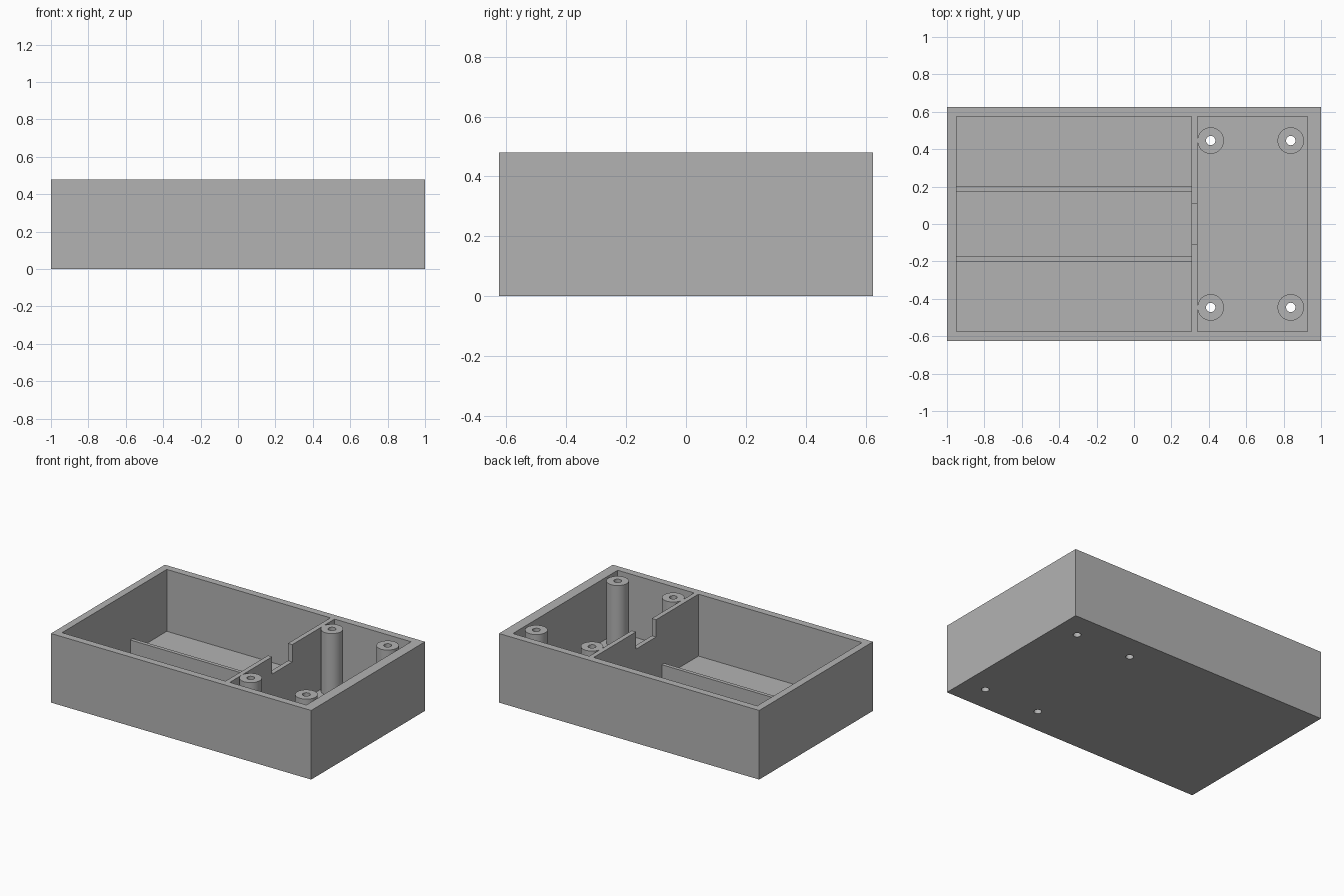
import bpy, bmesh, math
from mathutils import Matrix, Vector

cube = bpy.data.objects.get("Cube")
if cube:
    bpy.data.objects.remove(cube, do_unlink=True)

# Main dimensions
HEIGHT, FLOOR = 0.48, 0.05
HALF_Y, INNER_Y = 0.625, 0.575
LEFT_BAY, RIGHT_BAY = (-0.95, 0.307), (0.34, 0.928)
BOSS_R, HOLE_R, SIDES = 0.071, 0.025, 24
BOSSES = [(x, y) for x in (0.41, 0.838) for y in (-0.446, 0.446)]

grey = bpy.data.materials.new("plain grey")
grey.use_nodes = True
grey.diffuse_color = (0.45, 0.45, 0.45, 1)
grey.node_tree.nodes["Principled BSDF"].inputs["Base Color"].default_value = grey.diffuse_color


def finish(name, bm):
    bmesh.ops.recalc_face_normals(bm, faces=bm.faces)
    mesh = bpy.data.meshes.new(name)
    bm.to_mesh(mesh)
    bm.free()
    mesh.materials.append(grey)
    obj = bpy.data.objects.new(name, mesh)
    bpy.context.collection.objects.link(obj)
    return obj


def box(name, xs, ys, zs):
    bm = bmesh.new()
    low, high = Vector((xs[0], ys[0], zs[0])), Vector((xs[1], ys[1], zs[1]))
    place = Matrix.Translation((low + high) / 2) @ Matrix.Diagonal((*(high - low), 1))
    bmesh.ops.create_cube(bm, size=1, matrix=place)
    return finish(name, bm)


def rod(name, x, y, radius, z0, z1):
    bm = bmesh.new()
    bmesh.ops.create_cone(bm, cap_ends=True, segments=SIDES, radius1=radius, radius2=radius,
                          depth=z1 - z0, matrix=Matrix.Translation((x, y, (z0 + z1) / 2)))
    return finish(name, bm)


def activate(obj):
    bpy.ops.object.select_all(action='DESELECT')
    obj.select_set(True)
    bpy.context.view_layer.objects.active = obj


def cut(target, cutter):
    mod = target.modifiers.new("cut", 'BOOLEAN')
    mod.operation, mod.solver, mod.object = 'DIFFERENCE', 'EXACT', cutter
    activate(target)
    bpy.ops.object.modifier_apply(modifier=mod.name)
    bpy.data.objects.remove(cutter, do_unlink=True)


def tube(name, x, y):
    """Hollow post made of rings: outside wall, top rim, bore."""
    bm = bmesh.new()
    rings = []
    for radius, z in ((BOSS_R, FLOOR), (BOSS_R, HEIGHT), (HOLE_R, HEIGHT), (HOLE_R, FLOOR)):
        angles = [math.tau * i / SIDES for i in range(SIDES)]
        rings.append([bm.verts.new((x + radius * math.cos(a), y + radius * math.sin(a), z))
                      for a in angles])
    for k in range(4):
        a, b = rings[k], rings[(k + 1) % 4]
        for i in range(SIDES):
            j = (i + 1) % SIDES
            bm.faces.new((a[i], a[j], b[j], b[i]))
    obj = finish(name, bm)
    activate(obj)
    bpy.ops.object.shade_smooth_by_angle(angle=math.radians(35))


# Case: solid block with two bays, leaving floor, walls and divider
case = box("case", (-1, 1), (-HALF_Y, HALF_Y), (0, HEIGHT))
for bay in (LEFT_BAY, RIGHT_BAY):
    cut(case, box("bay_cutter", bay, (-INNER_Y, INNER_Y), (FLOOR, 1)))

# Cable notch in the divider
cut(case, box("notch_cutter", (0.29, 0.36), (-0.11, 0.11), (0.36, 1)))

# Screw holes through the floor, with a hollow post above each
for n, (x, y) in enumerate(BOSSES):
    cut(case, rod("hole_cutter", x, y, HOLE_R, -0.1, 0.2))
    tube(f"screw_post_{n + 1}", x, y)

# Low rails along the left bay floor
for side, name in ((-1, "front_rail"), (1, "back_rail")):
    box(name, LEFT_BAY, sorted((side * 0.174, side * 0.2)), (FLOOR, 0.143))
